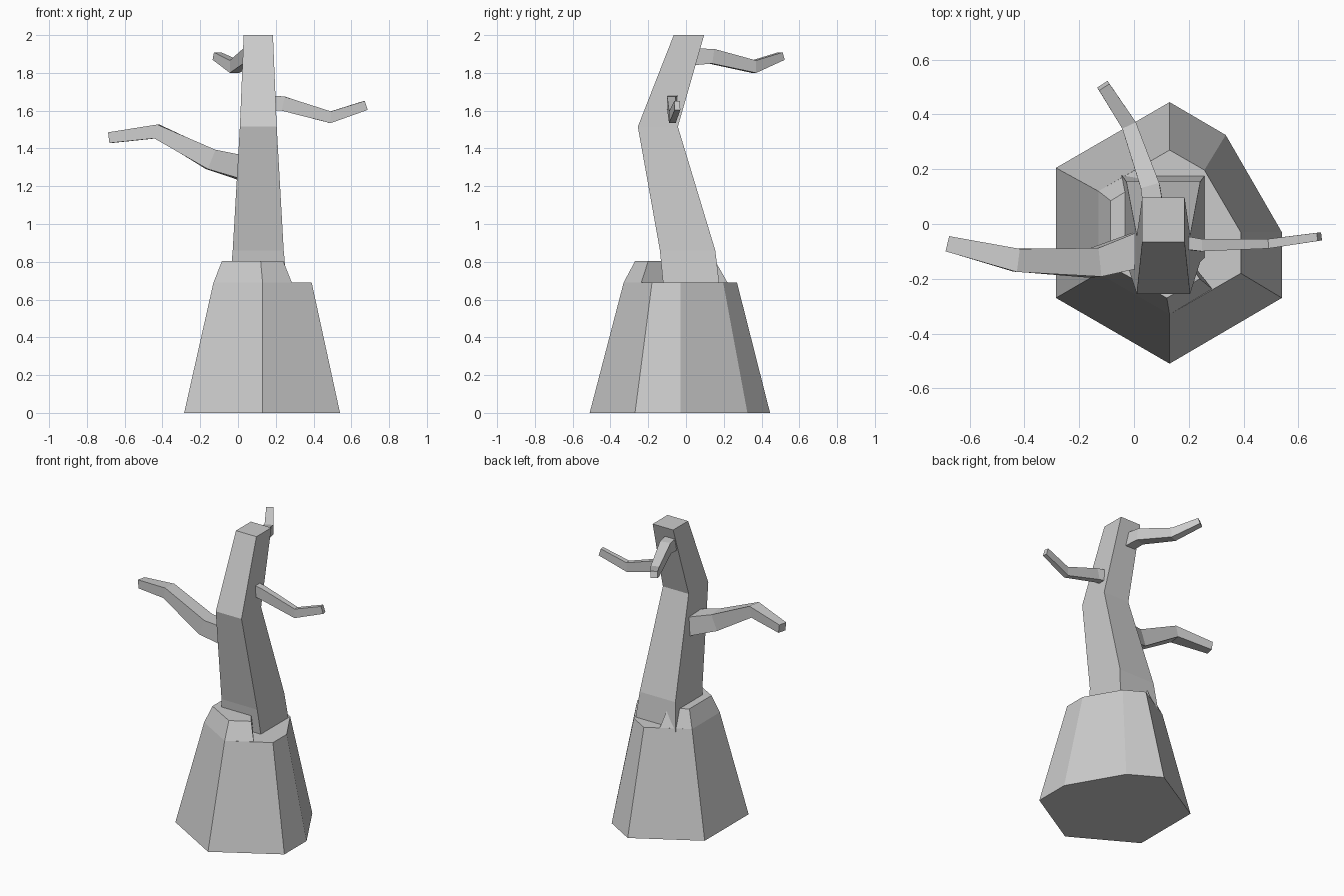
import bpy, bmesh
from mathutils import Vector

if "Cube" in bpy.data.objects:
    bpy.data.objects.remove(bpy.data.objects["Cube"])


def loft(name, rings):
    """Closed, flat-shaded skin through equal-length rings of points."""
    bm = bmesh.new()
    loops = [[bm.verts.new(p) for p in r] for r in rings]
    n = len(loops[0])
    for a, b in zip(loops, loops[1:]):
        for i in range(n):
            j = (i + 1) % n
            bm.faces.new((a[i], a[j], b[j], b[i]))
    bm.faces.new(loops[0][::-1])
    bm.faces.new(loops[-1])
    bmesh.ops.recalc_face_normals(bm, faces=bm.faces)
    me = bpy.data.meshes.new(name)
    bm.to_mesh(me)
    bm.free()
    ob = bpy.data.objects.new(name, me)
    bpy.context.collection.objects.link(ob)
    return ob


def flat(points, z):
    return [(x, y, z) for x, y in points]


def rect(x0, x1, y0, y1, z):
    return flat([(x0, y0), (x1, y0), (x1, y1), (x0, y1)], z)


def branch(name, stations):
    """Four-sided branch: stations are (centre, width, height)."""
    pts = [Vector(s[0]) for s in stations]
    rings = []
    for i, (c, w, h) in enumerate(stations):
        t = (pts[min(i + 1, len(pts) - 1)] - pts[max(i - 1, 0)]).normalized()
        u = t.cross(Vector((0, 0, 1))).normalized()
        v = u.cross(t)
        rings.append([pts[i] + u * a * w / 2 + v * b * h / 2
                      for a, b in ((-1, -1), (1, -1), (1, 1), (-1, 1))])
    return loft(name, rings)


# Stump: tapered hexagon with its back right corner cut off
loft("stump", [
    flat([(.13, .445), (-.285, .205), (-.285, -.27), (.13, -.51),
          (.54, -.27), (.54, -.03), (.335, .325)], 0),
    flat([(.13, .27), (-.13, .12), (-.13, -.18), (.13, -.33),
          (.39, -.18), (.39, -.03), (.257, .197)], .69)])

# Raised rim on the left and front of the stump
loft("stump_rim", [
    flat([(.045, .22), (-.13, .12), (-.13, -.18), (.13, -.33),
          (.285, -.237), (.1, 0)], .69),
    flat([(.03, .155), (-.085, .085), (-.085, -.155), (.12, -.27),
          (.24, -.2), (.1, 0)], .803)])

# Bent square trunk
loft("trunk", [
    rect(-.045, .26, -.12, .178, .67),
    rect(-.028, .242, -.138, .155, .86),
    rect(.01, .205, -.255, -.043, 1.515),
    rect(.03, .185, -.065, .096, 2.0)])

# Branches
branch("left_branch", [
    ((.07, -.08, 1.285), .14, .13), ((-.145, -.142, 1.342), .105, .11),
    ((-.43, -.132, 1.49), .085, .075), ((-.678, -.073, 1.457), .057, .057)])
branch("right_branch", [
    ((.13, -.06, 1.645), .05, .08), ((.24, -.077, 1.637), .045, .076),
    ((.49, -.072, 1.565), .035, .062), ((.677, -.046, 1.628), .03, .05)])
branch("back_branch", [
    ((.075, .03, 1.885), .075, .09), ((.06, .135, 1.888), .07, .078),
    ((-.018, .36, 1.833), .055, .066), ((-.112, .505, 1.889), .045, .042)])
